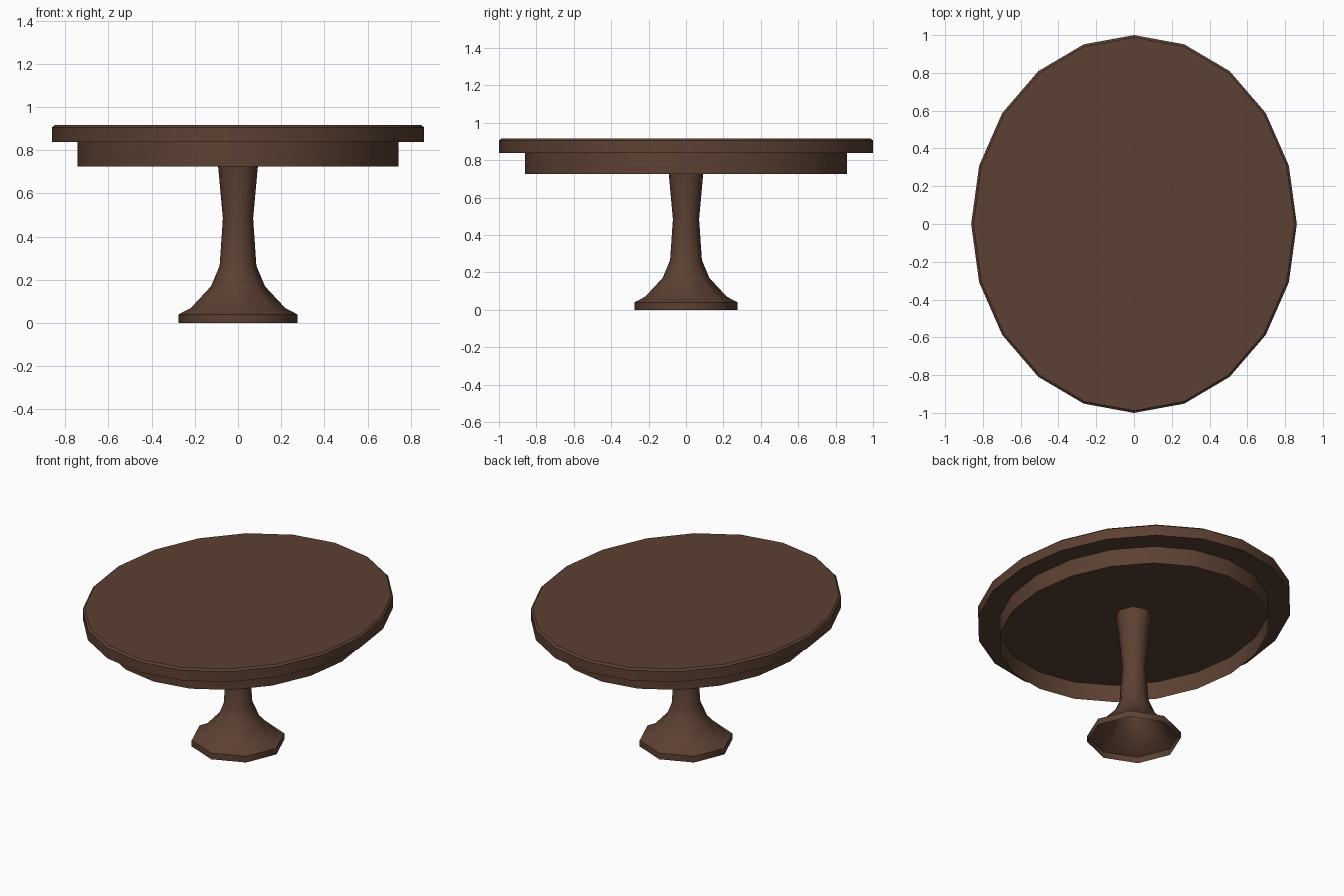
import bpy, bmesh, math

if "Cube" in bpy.data.objects:
    bpy.data.objects.remove(bpy.data.objects["Cube"])

wood = bpy.data.materials.new("dark brown wood")
wood.diffuse_color = (0.107, 0.0513, 0.0319, 1)
wood.use_nodes = True
wood.node_tree.nodes["Principled BSDF"].inputs["Base Color"].default_value = wood.diffuse_color


def lathe(name, rings, sides, sharp=(), cap_bottom=False, cap_top=False):
    """Stack of elliptical rings (rx, ry, z); rings listed in sharp get hard edges."""
    bm = bmesh.new()
    loops = []
    for rx, ry, z in rings:
        loops.append([bm.verts.new((rx * math.sin(2 * math.pi * i / sides),
                                    -ry * math.cos(2 * math.pi * i / sides), z))
                      for i in range(sides)])
    for a, b in zip(loops, loops[1:]):
        for i in range(sides):
            j = (i + 1) % sides
            bm.faces.new((a[i], a[j], b[j], b[i])).smooth = True
    if cap_bottom:
        bm.faces.new(loops[0][::-1])
    if cap_top:
        bm.faces.new(loops[-1])
    for r in sharp:
        for i in range(sides):
            e = bm.edges.get((loops[r][i], loops[r][(i + 1) % sides]))
            if e:
                e.smooth = False
    me = bpy.data.meshes.new(name)
    bm.to_mesh(me)
    bm.free()
    me.materials.append(wood)
    ob = bpy.data.objects.new(name, me)
    bpy.context.collection.objects.link(ob)
    return ob


# Oval top with a small chamfer
lathe("table_top", [(0.862, 1.0, 0.838), (0.862, 1.0, 0.905), (0.85, 0.988, 0.916)],
      20, sharp=(0, 1, 2), cap_bottom=True, cap_top=True)

# Thin apron, open underneath
lathe("apron", [(0.743, 0.86, 0.725), (0.743, 0.86, 0.838)], 20)

# Eight-sided hollow pedestal with flared foot
profile = [(0.275, 0), (0.275, 0.04), (0.218, 0.07), (0.125, 0.17),
           (0.085, 0.265), (0.07, 0.485), (0.092, 0.725), (0.108, 0.838)]
lathe("pedestal", [(r, r, z) for r, z in profile], 8, sharp=(1,))
